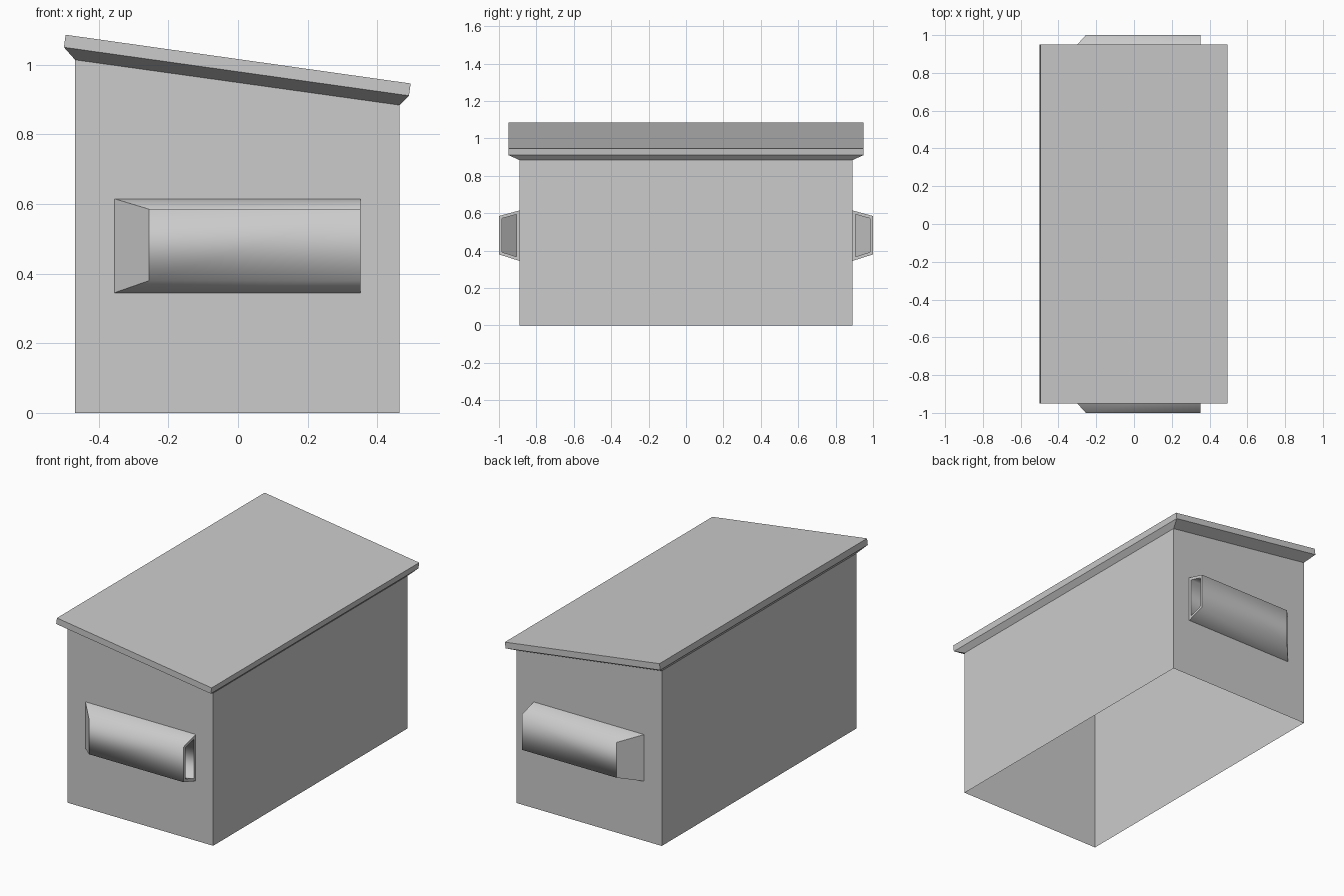
import bpy, bmesh

cube = bpy.data.objects.get("Cube")
if cube:
    bpy.data.objects.remove(cube)

grey = bpy.data.materials.new("plain_grey")
grey.use_nodes = True
COLOUR = (0.6, 0.6, 0.6, 1)
grey.diffuse_color = COLOUR
grey.node_tree.nodes["Principled BSDF"].inputs["Base Color"].default_value = COLOUR


def loft(name, rings, cap_start=False, cap_end=False, skip=None, smooth=None):
    """Skin closed rings of points; drop or smooth faces by rule."""
    bm = bmesh.new()
    loops = [[bm.verts.new(p) for p in ring] for ring in rings]
    for a, b in zip(loops, loops[1:]):
        n = len(a)
        for i in range(n):
            j = (i + 1) % n
            bm.faces.new((a[i], a[j], b[j], b[i]))
    if cap_start:
        bm.faces.new(loops[0])
    if cap_end:
        bm.faces.new(loops[-1])
    if skip:
        bmesh.ops.delete(bm, geom=[f for f in bm.faces if skip(f)], context="FACES_ONLY")
    bmesh.ops.recalc_face_normals(bm, faces=bm.faces[:])
    bm.normal_update()
    for f in bm.faces:
        f.smooth = bool(smooth and smooth(f))
    mesh = bpy.data.meshes.new(name)
    bm.to_mesh(mesh)
    bm.free()
    mesh.materials.append(grey)
    obj = bpy.data.objects.new(name, mesh)
    bpy.context.collection.objects.link(obj)
    return obj


def rect(left, right, half_depth):
    """Sloping rectangle from two (x, z) ends."""
    (xl, zl), (xr, zr) = left, right
    return [(xl, -half_depth, zl), (xr, -half_depth, zr),
            (xr, half_depth, zr), (xl, half_depth, zl)]


# Open-bottomed box with a sloping top edge
WALL = 0.89
eaves = rect((-0.468, 1.014), (0.464, 0.884), WALL)
loft("container_walls", [rect((-0.468, 0), (0.464, 0), WALL), eaves])

# Overhanging lid: flared underside, rim and flat top
loft("sloped_lid", [eaves,
                    rect((-0.5, 1.05), (0.491, 0.911), 0.95),
                    rect((-0.495, 1.086), (0.496, 0.946), 0.95)], cap_end=True)

# Tapered side pocket, slanted at one end and hollow at the other
outer = [(WALL, 0.345), (1.0, 0.38), (1.0, 0.585), (WALL, 0.615)]
inner = [(0.905, 0.367), (0.985, 0.393), (0.985, 0.572), (0.905, 0.594)]


def section(profile, x_wall, x_out):
    return [(x_wall if y < 0.95 else x_out, -y, z) for y, z in profile]


pocket = loft("side_pockets",
              [section(outer, -0.355, -0.255), section(outer, 0.352, 0.352),
               section(inner, 0.352, 0.352), section(inner, -0.32, -0.25)],
              cap_start=True, cap_end=True,
              skip=lambda f: all(abs(v.co.y + WALL) < 0.001 for v in f.verts),
              smooth=lambda f: abs(f.normal.x) < 0.5)

# Same pocket on the opposite end wall
mirror = pocket.modifiers.new("both_ends", "MIRROR")
mirror.use_axis = (False, True, False)
